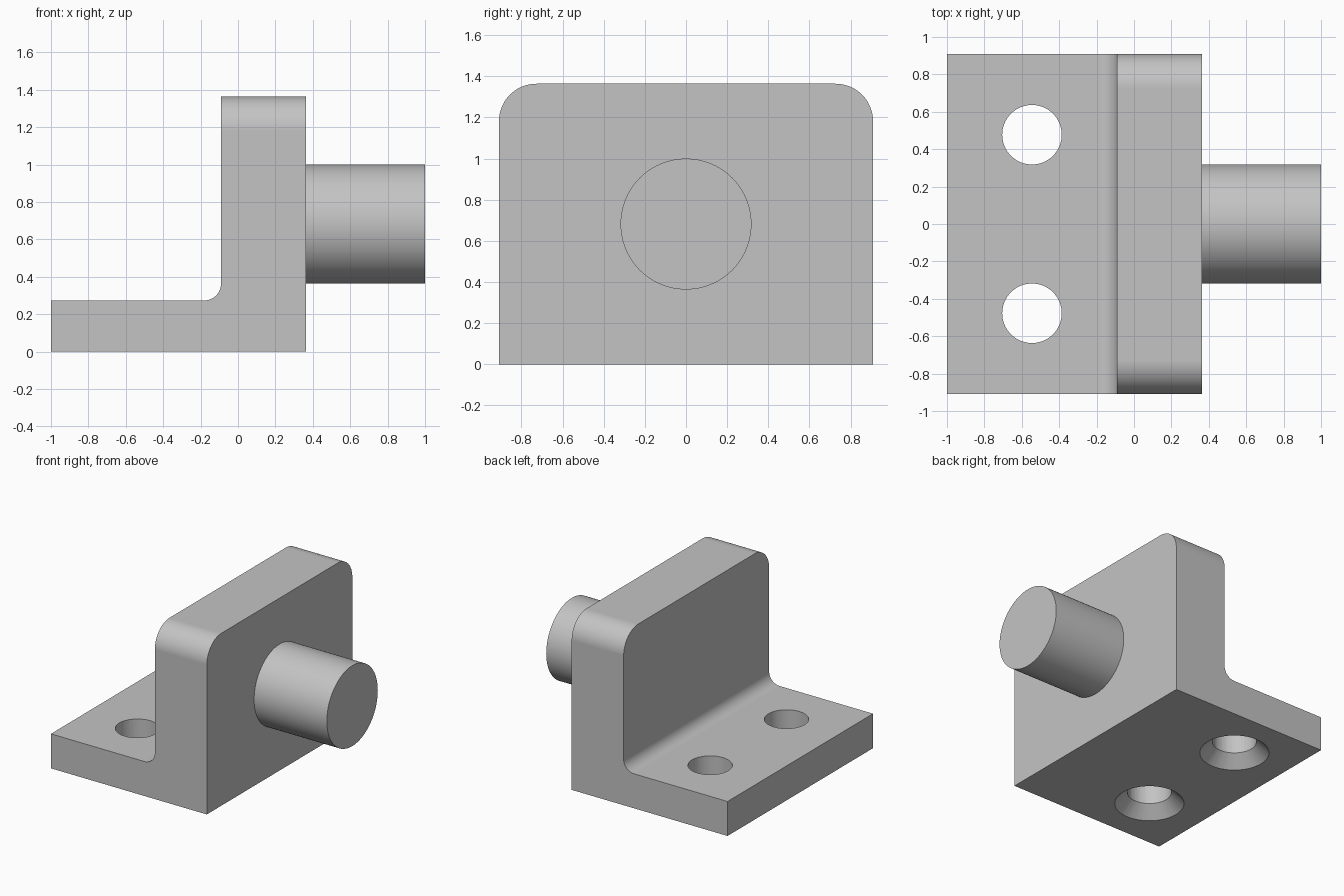
import bpy, bmesh, math
from mathutils import Vector, Matrix

cube = bpy.data.objects.get("Cube")
if cube:
    bpy.data.objects.remove(cube, do_unlink=True)

U = 1 / 22            # design unit: overall length is 44 units
HALF_WIDTH = 20 * U
BASE_TOP, WALL_TOP = 6 * U, 30 * U
WALL_IN, WALL_OUT = -2 * U, 8 * U

grey = bpy.data.materials.new("light grey")
grey.use_nodes = True
colour = (0.55, 0.55, 0.55, 1)
grey.diffuse_color = colour
grey.node_tree.nodes["Principled BSDF"].inputs["Base Color"].default_value = colour


def make_object(name, bm):
    bmesh.ops.recalc_face_normals(bm, faces=bm.faces[:])
    mesh = bpy.data.meshes.new(name)
    bm.to_mesh(mesh)
    bm.free()
    mesh.materials.append(grey)
    obj = bpy.data.objects.new(name, mesh)
    bpy.context.collection.objects.link(obj)
    return obj


def smooth(obj):
    bpy.ops.object.select_all(action='DESELECT')
    obj.select_set(True)
    bpy.context.view_layer.objects.active = obj
    bpy.ops.object.shade_smooth_by_angle(angle=math.radians(30))


def round_edges(bm, test, radius):
    edges = [e for e in bm.edges if test((e.verts[0].co + e.verts[1].co) / 2,
                                         e.verts[1].co - e.verts[0].co)]
    bmesh.ops.bevel(bm, geom=edges, offset=radius, segments=16, profile=0.5, affect='EDGES')


# L-shaped bracket: side profile extruded across the width
bm = bmesh.new()
profile = [(-1, 0), (WALL_OUT, 0), (WALL_OUT, WALL_TOP),
           (WALL_IN, WALL_TOP), (WALL_IN, BASE_TOP), (-1, BASE_TOP)]
face = bm.faces.new([bm.verts.new((x, -HALF_WIDTH, z)) for x, z in profile])
new = bmesh.ops.extrude_face_region(bm, geom=[face])["geom"]
bmesh.ops.translate(bm, vec=(0, 2 * HALF_WIDTH, 0),
                    verts=[v for v in new if isinstance(v, bmesh.types.BMVert)])

# Inner fillet, then the rounded top corners of the wall
round_edges(bm, lambda m, d: abs(d.y) > 1 and abs(m.x - WALL_IN) < 0.01
            and abs(m.z - BASE_TOP) < 0.01, 2 * U)
round_edges(bm, lambda m, d: abs(d.x) > 0.1 and m.z > WALL_TOP - 0.01, 4 * U)
bracket = make_object("bracket", bm)

# Countersunk screw holes, wide end underneath
for side, y in (("left", 10.5 * U), ("right", -10.5 * U)):
    bm = bmesh.new()
    e = 0.02
    outline = [(0, -e), (5.5 * U + e, -e), (3.5 * U, 2 * U), (3.5 * U, 8 * U), (0, 8 * U)]
    verts = [bm.verts.new((r, 0, z)) for r, z in outline]
    edges = [bm.edges.new(pair) for pair in zip(verts, verts[1:])]
    bmesh.ops.spin(bm, geom=verts + edges, cent=(0, 0, 0), axis=(0, 0, 1),
                   angle=2 * math.pi, steps=64)
    bmesh.ops.remove_doubles(bm, verts=bm.verts[:], dist=1e-5)
    bmesh.ops.translate(bm, verts=bm.verts[:], vec=(-12 * U, y, 0))
    cutter = make_object("hole_cutter_" + side, bm)
    cutter.hide_render = True
    cutter.hide_set(True)
    cut = bracket.modifiers.new("screw hole " + side, 'BOOLEAN')
    cut.operation = 'DIFFERENCE'
    cut.solver = 'EXACT'
    cut.object = cutter

# Bake the holes, remove the cutters and shade
smooth(bracket)
for mod in list(bracket.modifiers):
    cutter = mod.object
    bpy.ops.object.modifier_apply(modifier=mod.name)
    bpy.data.objects.remove(cutter, do_unlink=True)
smooth(bracket)
normals = bracket.modifiers.new("flat face normals", 'WEIGHTED_NORMAL')
normals.keep_sharp = True

# Round pin standing out of the wall
bm = bmesh.new()
bmesh.ops.create_cone(bm, cap_ends=True, segments=96, radius1=7 * U, radius2=7 * U,
                      depth=14 * U,
                      matrix=Matrix.Translation(Vector((15 * U, 0, 15 * U)))
                      @ Matrix.Rotation(math.pi / 2, 4, 'Y'))
pin = make_object("pin", bm)
smooth(pin)
